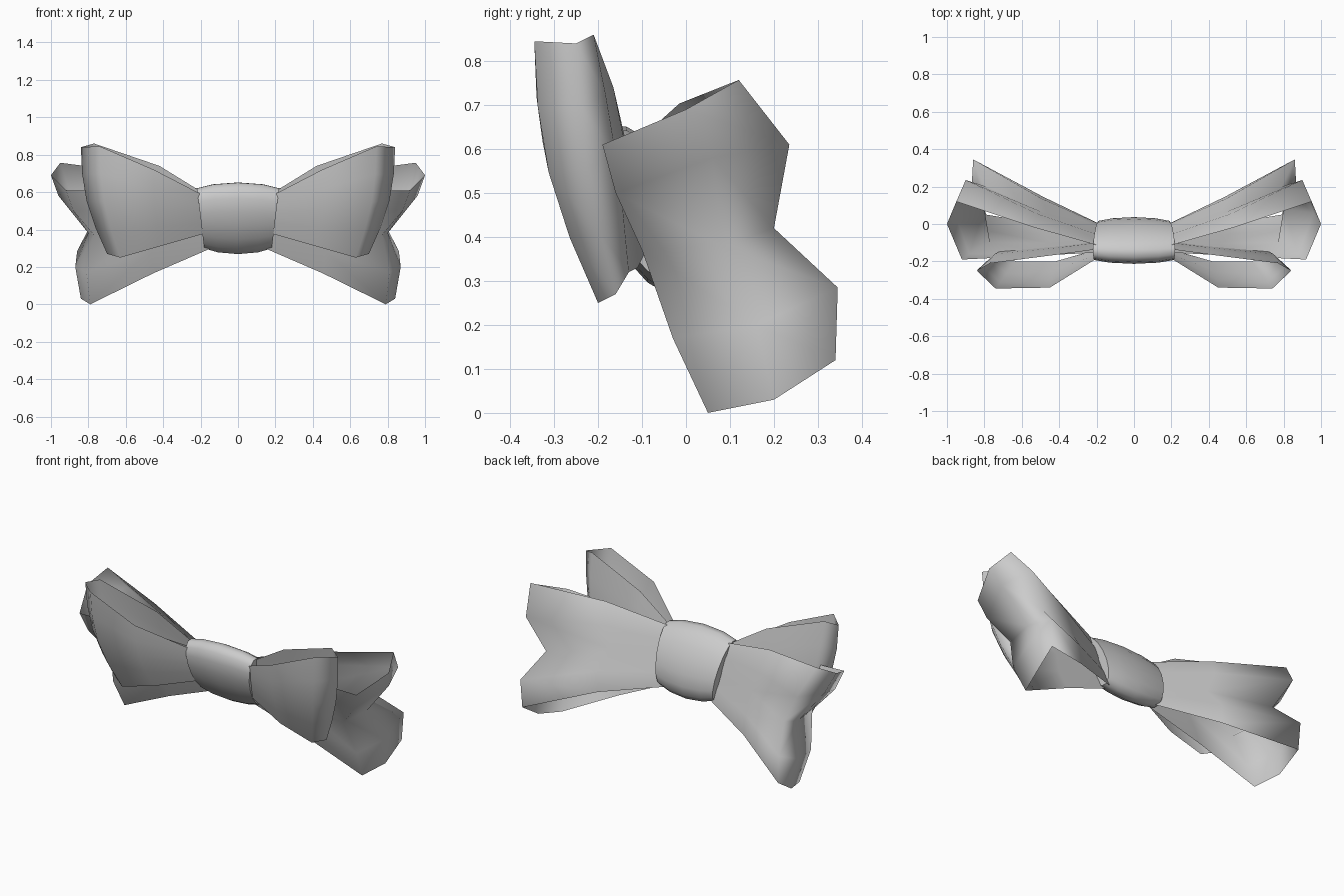
import bpy, bmesh, math
from mathutils import Vector

cube = bpy.data.objects.get("Cube")
if cube:
    bpy.data.objects.remove(cube)

GREY = (0.6, 0.6, 0.6, 1)
cloth = bpy.data.materials.new("grey cloth")
cloth.use_nodes = True
cloth.diffuse_color = GREY
cloth.node_tree.nodes["Principled BSDF"].inputs["Base Color"].default_value = GREY


def finish(name, bm, smooth_angle):
    """Turn a bmesh into a smooth-shaded object."""
    bmesh.ops.recalc_face_normals(bm, faces=bm.faces)
    mesh = bpy.data.meshes.new(name)
    bm.to_mesh(mesh)
    bm.free()
    mesh.materials.append(cloth)
    obj = bpy.data.objects.new(name, mesh)
    bpy.context.collection.objects.link(obj)
    bpy.ops.object.select_all(action="DESELECT")
    obj.select_set(True)
    bpy.context.view_layer.objects.active = obj
    bpy.ops.object.shade_smooth_by_angle(angle=math.radians(smooth_angle))
    return obj


def skin(columns, closed=False):
    """Skin a list of equal-length point columns with quads."""
    bm = bmesh.new()
    cols = [[bm.verts.new(p) for p in col] for col in columns]
    for a, b in zip(cols, cols[1:]):
        n = len(a)
        for i in range(n if closed else n - 1):
            j = (i + 1) % n
            bm.faces.new((a[i], a[j], b[j], b[i]))
    if closed:
        bm.faces.new(cols[0])
        bm.faces.new(cols[-1])
    return bm


def mirrored_loop(name, columns):
    obj = finish(name, skin(columns), 150)
    obj.modifiers.new("Mirror", "MIRROR").use_mirror_merge = False


def run(start, end, count):
    a, b = Vector(start), Vector(end)
    return [a.lerp(b, i / (count - 1)) for i in range(count)]


# Front loops: a wrapped band between a top rim and a bottom rim, bulging midway
top_rim = [(.16, -.16, .57), (.45, -.34, .72), (.74, -.345, .845), (.84, -.25, .84),
           (.77, -.21, .86), (.42, -.165, .74), (.16, -.13, .58)]
bottom_rim = [(.14, -.12, .39), (.42, -.2, .31), (.63, -.2, .25), (.7, -.16, .27),
              (.66, -.13, .32), (.4, -.11, .33), (.14, -.08, .39)]
bulges = [(0, 0, 0), (.01, -.03, 0), (.03, -.04, 0), (.04, -.02, 0),
          (.03, .01, 0), (0, .01, 0), (0, 0, 0)]
band = []
for top, bottom, bulge in zip(top_rim, bottom_rim, bulges):
    column = run(top, bottom, 5)
    band.append([p + Vector(bulge) * math.sin(math.pi * i / 4)
                 for i, p in enumerate(column)])
mirrored_loop("front_loops", band)

# Rear loops: notched outer end, with front and back sheets running to the knot
outer_front = [(.92, -.19, .61), (.88, -.16, .5), (.77, -.1, .37),
               (.81, -.03, .17), (.79, .05, 0)]
outer_middle = [(1, 0, .69), (.96, .06, .58), (.8, .08, .38),
                (.87, .16, .2), (.84, .2, .03)]
outer_back = [(.95, .12, .757), (.9, .235, .61), (.79, .2, .42),
              (.86, .345, .285), (.85, .34, .12)]
knot_front = run((.14, -.15, .58), (.12, -.06, .31), 5)
knot_back = run((.14, -.13, .6), (.12, -.03, .3), 5)


def between(a, b, offset):
    return [Vector(p).lerp(Vector(q), 0.5) + Vector(offset) for p, q in zip(a, b)]


mirrored_loop("rear_loops", [
    knot_front,
    between(knot_front, outer_front, (0, 0, .01)),
    outer_front, outer_middle, outer_back,
    between(knot_back, outer_back, (0, -.01, .025)),
    knot_back])

# Centre knot: a tilted barrel, wider at the top
TILT = math.radians(25)
SIDES = 16
rings = []
for x, scale in ((-.2, .84), (-.12, .95), (0, 1), (.12, .95), (.2, .84)):
    ring = []
    for k in range(SIDES):
        angle = 2 * math.pi * k / SIDES
        thick = .097 * scale * math.cos(angle)
        tall = .21 * scale * math.sin(angle)
        y = thick * math.cos(TILT) - tall * math.sin(TILT)
        z = thick * math.sin(TILT) + tall * math.cos(TILT)
        ring.append((x * (1 + .6 * z), y - .088, z + .46))
    rings.append(ring)
finish("centre_knot", skin(rings, closed=True), 50)
